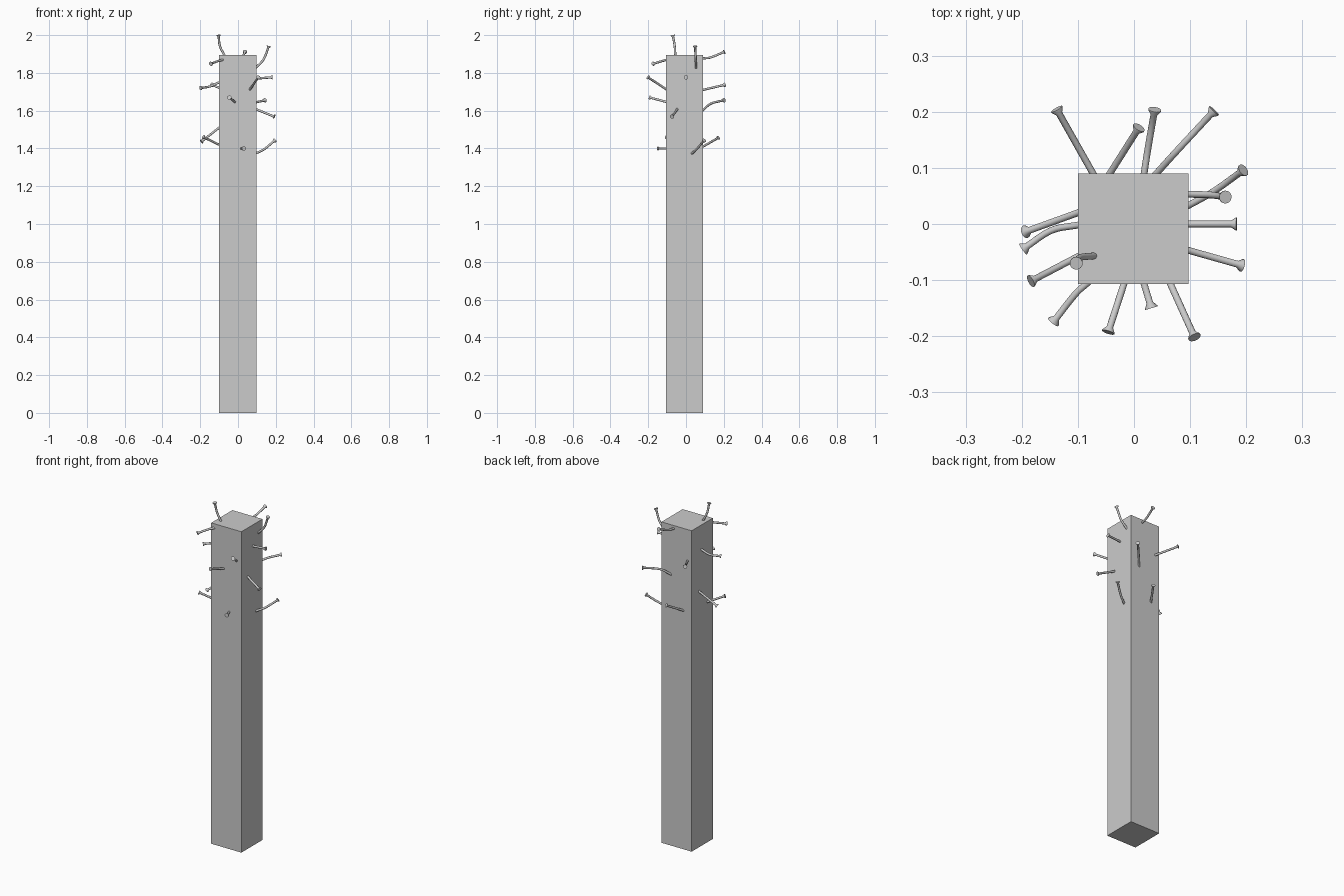
import bpy, bmesh, math
from mathutils import Vector

if "Cube" in bpy.data.objects:
    bpy.data.objects.remove(bpy.data.objects["Cube"])


def material(name, rgb):
    m = bpy.data.materials.new(name)
    m.use_nodes = True
    m.diffuse_color = (*rgb, 1)
    m.node_tree.nodes["Principled BSDF"].inputs["Base Color"].default_value = (*rgb, 1)
    return m


GREY = material("plain grey", (0.6, 0.6, 0.6))


def finish(name, bm):
    bmesh.ops.recalc_face_normals(bm, faces=bm.faces)
    mesh = bpy.data.meshes.new(name)
    bm.to_mesh(mesh)
    bm.free()
    mesh.materials.append(GREY)
    obj = bpy.data.objects.new(name, mesh)
    bpy.context.collection.objects.link(obj)
    return obj


# Square post
bm = bmesh.new()
bmesh.ops.create_cube(bm, size=1)
for v in bm.verts:
    v.co = ((v.co.x) * 0.197 - 0.0015, v.co.y * 0.197 - 0.0085, (v.co.z + 0.5) * 1.895)
finish("post", bm)

SIDES = 16
SHAFT, HEAD = 0.006, 0.0115


def nail(name, points):
    """Sweep a round shaft along the points, ending in a flared flat head."""
    pts = [Vector(p) for p in points]
    start = pts[0] - (pts[1] - pts[0]).normalized() * 0.02   # sunk in the post
    path = [start]
    for a, b, c in zip(pts, pts[1:], pts[2:]):               # soften each bend
        p, q = b.lerp(a, 0.4), b.lerp(c, 0.4)
        path += [p.lerp(b, t).lerp(b.lerp(q, t), t) for t in (0, 0.25, 0.5, 0.75, 1)]
    end = pts[-1]
    d = (end - path[-1]).normalized()
    path += [end - d * 0.010, end - d * 0.002, end]
    radii = [SHAFT] * (len(path) - 2) + [HEAD, HEAD]

    bm = bmesh.new()
    rings = []
    side = d.orthogonal().normalized()
    for i, (p, r) in enumerate(zip(path, radii)):
        t = (path[min(i + 1, len(path) - 1)] - path[max(i - 1, 0)]).normalized()
        u = (side - t * side.dot(t)).normalized()
        w = t.cross(u)
        angles = [math.tau * k / SIDES for k in range(SIDES)]
        rings.append([bm.verts.new(p + (u * math.cos(a) + w * math.sin(a)) * r) for a in angles])
    for lo, hi in zip(rings, rings[1:]):
        for k in range(SIDES):
            n = (k + 1) % SIDES
            bm.faces.new((lo[k], lo[n], hi[n], hi[k]))
    bm.faces.new(rings[0])
    bm.faces.new(rings[-1])
    obj = finish(name, bm)
    bpy.ops.object.select_all(action='DESELECT')
    obj.select_set(True)
    bpy.context.view_layer.objects.active = obj
    bpy.ops.object.shade_smooth_by_angle(angle=math.radians(35))


# Nails: where each leaves the post, an optional bend, and the head
L, R, F, B = 0.097, -0.1, -0.107, 0.09
NAILS = {
    "back": [
        [(-0.073, B, 1.71), (-0.138, 0.205, 1.737)],
        [(-0.043, B, 1.41), (0.009, 0.172, 1.457)],
        [(0.018, B, 1.877), (0.024, 0.13, 1.88), (0.037, 0.204, 1.912)],
        [(0.04, B, 1.603), (0.076, 0.13, 1.64), (0.143, 0.202, 1.655)],
    ],
    "left": [
        [(L, 0.033, 1.375), (0.14, 0.056, 1.395), (0.195, 0.096, 1.443)],
        [(L, 0.053, 1.83), (0.138, 0.052, 1.87), (0.163, 0.048, 1.942)],
        [(L, 0, 1.77), (0.183, 0, 1.777)],
        [(L, -0.047, 1.607), (0.193, -0.074, 1.568)],
    ],
    "front": [
        [(0.065, F, 1.715), (0.108, -0.202, 1.777)],
        [(0.018, F, 1.4), (0.031, -0.15, 1.4)],
        [(-0.018, F, 1.647), (-0.046, -0.193, 1.67)],
        [(-0.085, F, 1.868), (-0.103, -0.122, 1.864), (-0.144, -0.175, 1.848)],
    ],
    "right": [
        [(R, -0.058, 1.42), (-0.184, -0.102, 1.46)],
        [(R, -0.002, 1.75), (-0.148, -0.009, 1.727), (-0.198, -0.045, 1.72)],
        [(R, 0.02, 1.51), (-0.194, -0.014, 1.436)],
    ],
    "top": [
        [(-0.073, -0.057, 1.895), (-0.098, -0.059, 1.942), (-0.103, -0.07, 2.0)],
    ],
}
for face, group in NAILS.items():
    for number, points in enumerate(group, 1):
        nail(f"{face}_nail_{number}", points)
